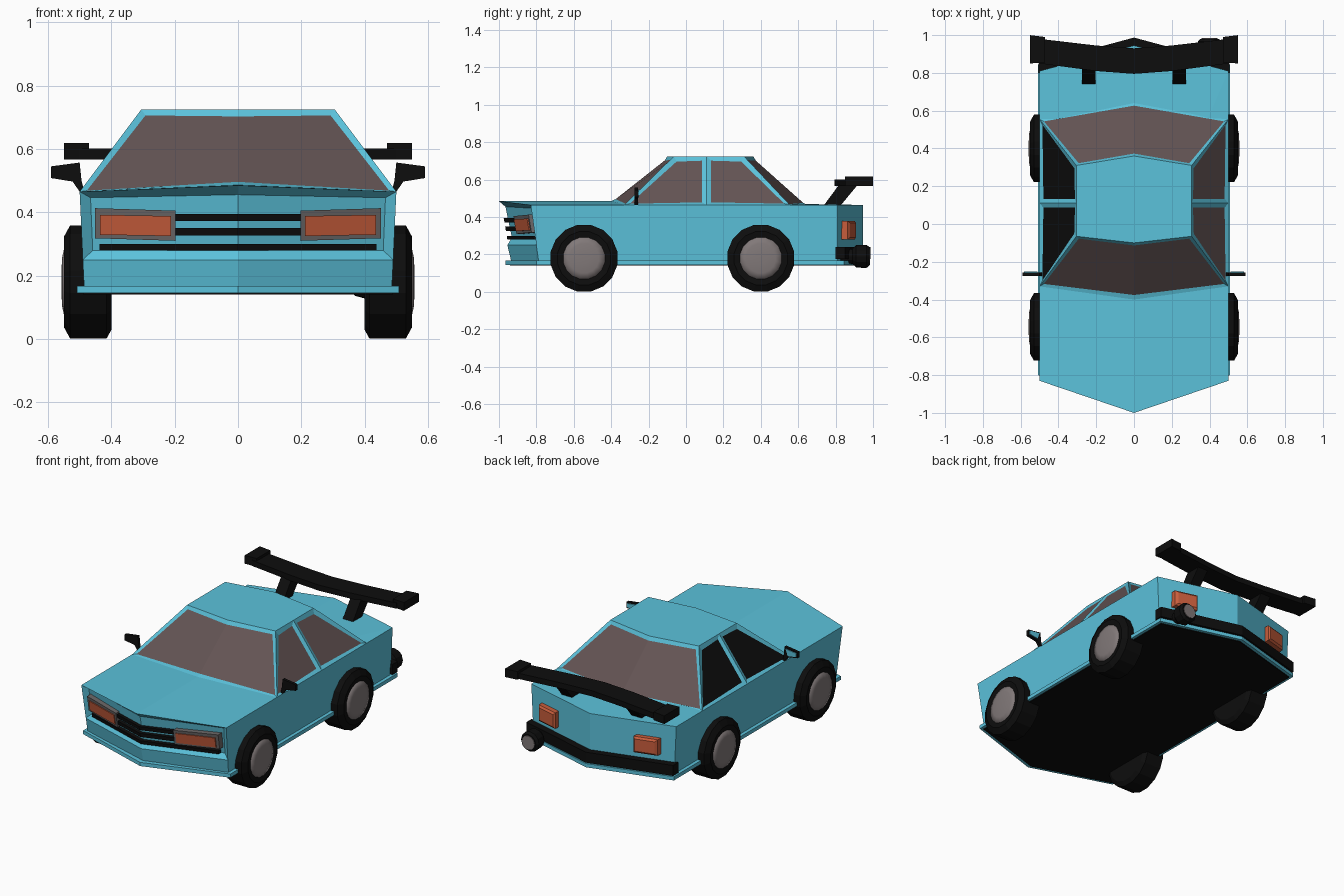
import bpy, bmesh, math

if "Cube" in bpy.data.objects:
    bpy.data.objects.remove(bpy.data.objects["Cube"])

def material(name, r, g, b):
    m = bpy.data.materials.new(name)
    m.diffuse_color = (r, g, b, 1)
    m.use_nodes = True
    m.node_tree.nodes["Principled BSDF"].inputs["Base Color"].default_value = m.diffuse_color
    return m

BLUE = material("body_blue", 0.105, 0.54, 0.71)
BLACK = material("black_trim", 0.004, 0.004, 0.004)
GLASS = material("brown_glass", 0.125, 0.088, 0.088)
ORANGE = material("lamp_orange", 0.58, 0.11, 0.045)
GREY = material("frame_grey", 0.15, 0.14, 0.14)
HUB = material("hub_grey", 0.22, 0.19, 0.19)

def finish(name, bm, mats):
    bmesh.ops.recalc_face_normals(bm, faces=bm.faces)
    me = bpy.data.meshes.new(name)
    bm.to_mesh(me)
    bm.free()
    for m in mats:
        me.materials.append(m)
    ob = bpy.data.objects.new(name, me)
    bpy.context.collection.objects.link(ob)
    return ob

def loft_bm(rings):
    """Skin a list of equal-length point rings and cap both ends."""
    bm = bmesh.new()
    vr = [[bm.verts.new(p) for p in r] for r in rings]
    n = len(vr[0])
    for a, b in zip(vr, vr[1:]):
        for i in range(n):
            bm.faces.new((a[i], a[(i + 1) % n], b[(i + 1) % n], b[i]))
    bm.faces.new(vr[0])
    bm.faces.new(vr[-1])
    return bm

def loft(name, rings, mat):
    return finish(name, loft_bm(rings), [mat])

def outline(hw, fc, fs, rs, rc, z, zc=None):
    """Plan outline: half width, front centre/side y, rear side/centre y."""
    return [(0, fc, zc or z), (hw, fs, z), (hw, rs, z), (0, rc, z), (-hw, rs, z), (-hw, fs, z)]

def box_ring(x, y0, y1, z0, z1):
    return [(x, y0, z0), (x, y1, z0), (x, y1, z1), (x, y0, z1)]

SIDES = ((1, "right"), (-1, "left"))

# Body shell: lower and upper side bands, creased hood, recessed nose
bm = bmesh.new()
rings = [outline(0.485, -0.93, -0.785, 0.81, 0.945, 0.145),
         outline(0.49, -0.955, -0.80, 0.81, 0.945, 0.25),
         outline(0.50, -1.0, -0.83, 0.81, 0.945, 0.465, 0.485)]
vr = [[bm.verts.new(p) for p in r] for r in rings]
nose = []
for k in (0, 1):
    for i in range(6):
        j = (i + 1) % 6
        f = bm.faces.new((vr[k][i], vr[k][j], vr[k + 1][j], vr[k + 1][i]))
        if k == 1 and i in (0, 5):
            nose.append(f)
bm.faces.new(vr[0])
t = vr[2]
mid = bm.verts.new((0, -0.36, 0.485))
for c, d in ((1, 2), (5, 4)):
    bm.faces.new((t[0], t[c], mid))
    bm.faces.new((t[c], t[d], mid))
    bm.faces.new((t[d], t[3], mid))
bmesh.ops.recalc_face_normals(bm, faces=bm.faces)
bmesh.ops.inset_region(bm, faces=nose, thickness=0.035, depth=-0.03)
finish("body", bm, [BLUE])

# Skirt lip around the bottom and black floor
loft("skirt", [outline(0.508, -0.965, -0.80, 0.845, 0.985, z) for z in (0.145, 0.168)], BLUE)
loft("floor", [outline(0.49, -0.94, -0.785, 0.83, 0.965, z) for z in (0.14, 0.15)], BLACK)

# Cabin with inset windows
bm = bmesh.new()
base = [(0, -0.40, 0.486), (0.5, -0.33, 0.465), (0.5, 0.11, 0.465), (0.5, 0.555, 0.465),
        (0, 0.65, 0.465), (-0.5, 0.555, 0.465), (-0.5, 0.11, 0.465), (-0.5, -0.33, 0.465)]
roof = [(0, -0.10), (0.305, -0.065), (0.305, 0.11), (0.305, 0.31),
        (0, 0.36), (-0.305, 0.31), (-0.305, 0.11), (-0.305, -0.065)]
b = [bm.verts.new(p) for p in base]
r = [bm.verts.new((x, y, 0.725)) for x, y in roof]
wall = [bm.faces.new((b[i], b[(i + 1) % 8], r[(i + 1) % 8], r[i])) for i in range(8)]
bm.faces.new(r)
bm.faces.new(b)
bmesh.ops.recalc_face_normals(bm, faces=bm.faces)
for pair in ((0, 7), (3, 4)):
    bmesh.ops.inset_region(bm, faces=[wall[i] for i in pair], thickness=0.025, depth=-0.008)
for i in (1, 2, 5, 6):
    bmesh.ops.inset_region(bm, faces=[wall[i]], thickness=0.033, depth=-0.008)
for i, f in enumerate(wall):
    f.material_index = 2 if i in (5, 6) else 1
finish("cabin", bm, [BLUE, GLASS, BLACK])

# Nose details follow the recessed, swept nose plane
def nose_y(x, z):
    return -0.925 - 0.17 * (z - 0.25) + 0.32 * abs(x)

def nose_bar(name, x0, x1, z0, z1, off, mat, rise=0.0):
    rr = []
    for x, dz in ((x0, 0), (x1, rise)):
        a, c = z0 + dz, z1 + dz
        rr.append([(x, nose_y(x, a) + 0.005, a), (x, nose_y(x, a) - off, a),
                   (x, nose_y(x, c) - off, c), (x, nose_y(x, c) + 0.005, c)])
    return loft(name, rr, mat)

for s, side in SIDES:
    nose_bar("headlight_frame_" + side, s * 0.197, s * 0.452, 0.31, 0.405, 0.034, GREY, 0.008)
    nose_bar("headlight_" + side, s * 0.212, s * 0.435, 0.325, 0.388, 0.040, ORANGE, 0.004)
    nose_bar("grille_bar_top_" + side, 0, s * 0.2, 0.372, 0.395, 0.025, BLACK)
    nose_bar("grille_bar_middle_" + side, 0, s * 0.2, 0.326, 0.350, 0.025, BLACK)
    nose_bar("grille_bar_low_" + side, 0, s * 0.437, 0.279, 0.300, 0.025, BLACK)

# Rear bumper and tail lights
def tail_y(x):
    return 0.945 - 0.27 * abs(x)

loft("rear_bumper", [box_ring(x, tail_y(x) - 0.01, tail_y(x) + 0.042, 0.175, 0.24)
                     for x in (-0.506, 0, 0.506)], BLACK)
for s, side in SIDES:
    rr = []
    for off, g in ((-0.01, 0), (0.03, 0), (0.04, 0.012)):
        x0, x1 = s * (0.27 + g), s * (0.41 - g)
        rr.append([(x0, tail_y(x0) + off, 0.28 + g), (x1, tail_y(x1) + off, 0.28 + g),
                   (x1, tail_y(x1) + off, 0.38 - g), (x0, tail_y(x0) + off, 0.38 - g)])
    loft("tail_light_" + side, rr, ORANGE)

# Exhaust pipe
def circle_y(y, rad, n=12):
    return [(0.40 + rad * math.cos(2 * math.pi * i / n), y,
             0.19 + rad * math.sin(2 * math.pi * i / n)) for i in range(n)]

loft("exhaust", [circle_y(y, q) for y, q in ((0.82, 0.035), (0.89, 0.04), (0.91, 0.06),
                                             (0.965, 0.062), (0.98, 0.05))], BLACK)
loft("exhaust_opening", [circle_y(y, 0.043) for y in (0.975, 0.984)], HUB)

# Wheels: lathed tyre with a shallow domed hub
def circle_x(x, rad, cy, n=16):
    return [(x, cy + rad * math.cos(2 * math.pi * (i + 0.5) / n),
             0.18 + rad * math.sin(2 * math.pi * (i + 0.5) / n)) for i in range(n)]

TYRE = ((0.40, 0.155), (0.415, 0.182), (0.53, 0.182), (0.55, 0.145), (0.545, 0.112))
DOME = ((0.535, 0.115), (0.548, 0.113), (0.555, 0.08), (0.558, 0.03))
for s, side in SIDES:
    for cy, end in ((-0.545, "front"), (0.40, "rear")):
        loft(f"tyre_{end}_{side}", [circle_x(s * x, q, cy) for x, q in TYRE], BLACK)
        hub = loft(f"hub_{end}_{side}", [circle_x(s * x, q, cy) for x, q in DOME], HUB)
        for p in hub.data.polygons:
            p.use_smooth = True

# Door mirrors with a plate on the rear side
MIRROR = ((0.485, 0.465), (0.50, 0.465), (0.522, 0.497), (0.59, 0.508), (0.59, 0.545), (0.50, 0.557), (0.494, 0.50))
PLATE = ((0.525, 0.506), (0.582, 0.515), (0.582, 0.538), (0.51, 0.547))
for s, side in SIDES:
    loft("mirror_" + side, [[(s * x, y, z) for x, z in MIRROR] for y in (-0.275, -0.257)], BLACK)
    loft("mirror_plate_" + side, [[(s * x, y, z) for x, z in PLATE] for y in (-0.258, -0.252)], BLUE)

# Rear wing: swept blade, end plates and slanted struts
loft("wing", [box_ring(x, y0, y1, 0.567, 0.602) for x, y0, y1 in
              ((-0.5, 0.85, 0.98), (-0.2, 0.81, 0.945), (0, 0.795, 0.93),
               (0.2, 0.81, 0.945), (0.5, 0.85, 0.98))], BLACK)
for s, side in SIDES:
    loft("wing_end_" + side, [box_ring(s * 0.47, 0.855, 0.99, 0.567, 0.618),
                              box_ring(s * 0.55, 0.85, 1.0, 0.567, 0.618)], BLACK)
    loft("wing_strut_" + side, [[(s * x, y, z) for y, z in
                                 ((0.735, 0.46), (0.825, 0.46), (0.92, 0.575), (0.82, 0.575))]
                                for x in (0.205, 0.275)], BLACK)
